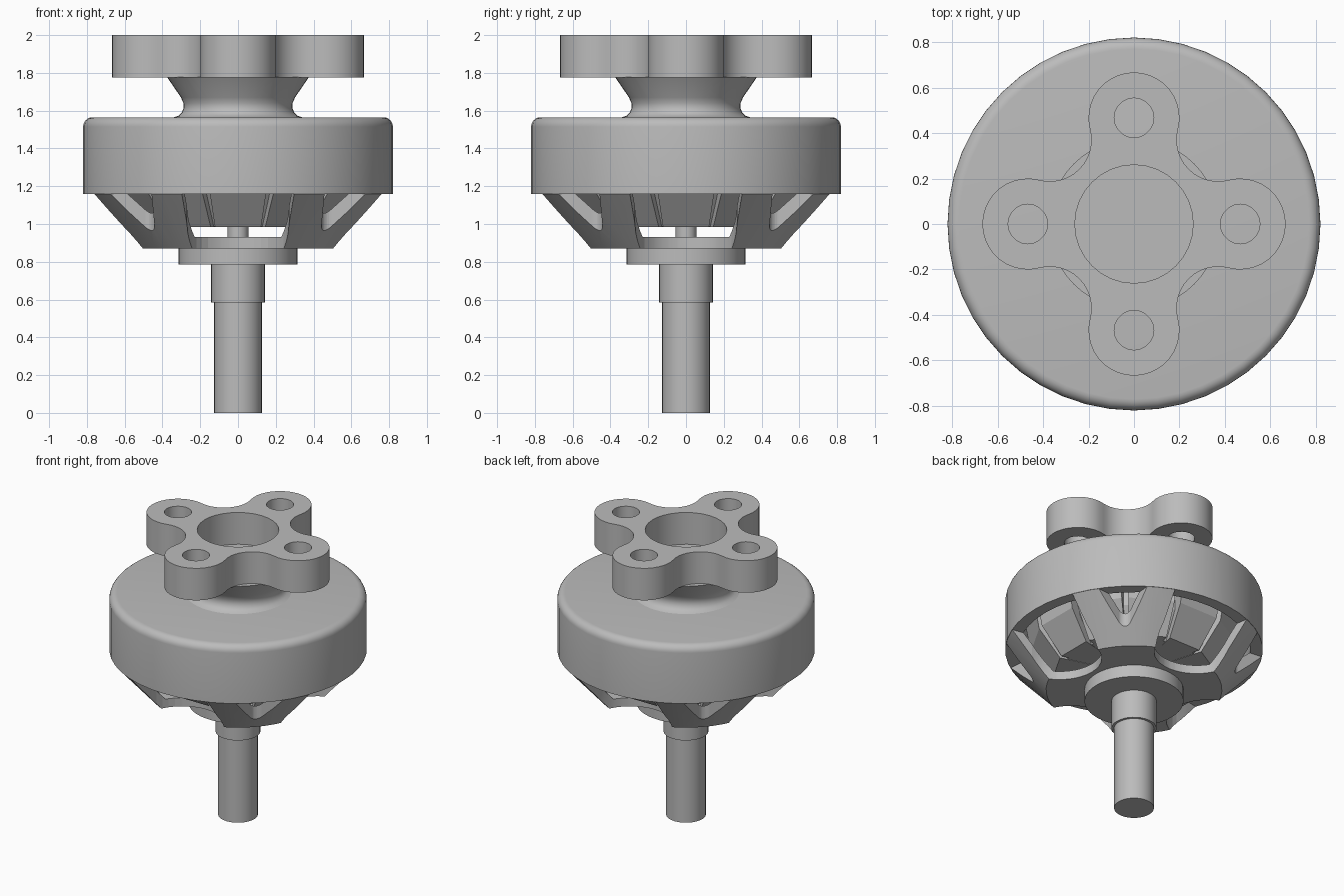
import bpy, bmesh, math
from math import sin, cos, pi, radians, hypot, atan2
from mathutils import Matrix, Vector

if "Cube" in bpy.data.objects:
    bpy.data.objects.remove(bpy.data.objects["Cube"])

metal = bpy.data.materials.new("grey_metal")
metal.use_nodes = True
colour = (0.5, 0.5, 0.5, 1)
metal.diffuse_color = colour
metal.node_tree.nodes["Principled BSDF"].inputs["Base Color"].default_value = colour


def select(obj):
    bpy.ops.object.select_all(action='DESELECT')
    obj.select_set(True)
    bpy.context.view_layer.objects.active = obj


def finish(obj, angle=30):
    obj.data.materials.clear()
    obj.data.materials.append(metal)
    select(obj)
    bpy.ops.object.shade_smooth_by_angle(angle=radians(angle))


def mesh_object(name, bm):
    bmesh.ops.remove_doubles(bm, verts=bm.verts, dist=0.0005)
    bmesh.ops.recalc_face_normals(bm, faces=bm.faces)
    mesh = bpy.data.meshes.new(name)
    bm.to_mesh(mesh)
    bm.free()
    obj = bpy.data.objects.new(name, mesh)
    bpy.context.collection.objects.link(obj)
    return obj


def lathe(name, profile, steps=48):
    """Spin (radius, height) points that start and end on the axis."""
    bm = bmesh.new()
    verts = [bm.verts.new((r, 0, z)) for r, z in profile]
    edges = [bm.edges.new(pair) for pair in zip(verts, verts[1:])]
    bmesh.ops.spin(bm, geom=verts + edges, cent=(0, 0, 0), axis=(0, 0, 1),
                   angle=2 * pi, steps=steps)
    obj = mesh_object(name, bm)
    finish(obj)
    return obj


def arc(cx, cy, r, start, end, n):
    return [(cx + r * cos(start + (end - start) * i / n),
             cy + r * sin(start + (end - start) * i / n)) for i in range(n + 1)]


def turned(points, angle):
    return [(x * cos(angle) - y * sin(angle), x * sin(angle) + y * cos(angle))
            for x, y in points]


def plate(name, outlines, bottom, top):
    """Extrude flat outlines; outlines inside others become holes."""
    curve = bpy.data.curves.new(name, 'CURVE')
    curve.dimensions = '2D'
    curve.fill_mode = 'BOTH'
    curve.extrude = (top - bottom) / 2
    for pts in outlines:
        spline = curve.splines.new('POLY')
        spline.points.add(len(pts) - 1)
        for p, (x, y) in zip(spline.points, pts):
            p.co = (x, y, 0, 1)
        spline.use_cyclic_u = True
    obj = bpy.data.objects.new(name, curve)
    bpy.context.collection.objects.link(obj)
    select(obj)
    bpy.ops.object.convert(target='MESH')
    obj = bpy.context.object
    bm = bmesh.new()
    bm.from_mesh(obj.data)
    bm.transform(Matrix.Translation((0, 0, (top + bottom) / 2)))
    bmesh.ops.remove_doubles(bm, verts=bm.verts, dist=0.0005)
    bmesh.ops.recalc_face_normals(bm, faces=bm.faces)
    bm.to_mesh(obj.data)
    bm.free()
    return obj


quarters = [i * pi / 2 for i in range(4)]

# Four-lobed mounting flange with bolt holes and a central bore
lobe, lobe_r, fillet = 0.467, 0.2, 0.37
fillet_r = hypot(fillet, fillet - lobe) - lobe_r
meet = atan2(fillet, fillet - lobe)
outline = []
for q in quarters:
    side = arc(lobe, 0, lobe_r, -meet, meet, 20)
    inner = arc(fillet, fillet, fillet_r, meet - pi, -pi / 2 - meet, 12)
    outline += turned(side + inner[1:-1], q)
bolt_holes = [turned(arc(lobe, 0, 0.087, 0, 2 * pi, 20)[:-1], q) for q in quarters]
bore = arc(0, 0, 0.26, 0, 2 * pi, 32)[:-1]
finish(plate("mounting_flange", [outline, bore] + bolt_holes, 1.775, 2.0))

# Flared neck under the flange
lathe("neck", [(0, 1.777), (0.375, 1.777), (0.302, 1.67), (0.289, 1.64),
               (0.288, 1.615), (0.297, 1.59), (0.315, 1.573), (0.345, 1.563), (0, 1.55)])

# Hollow bell with a rounded shoulder
shoulder = arc(0.77, 1.515, 0.05, pi / 2, 0, 6)
lathe("bell", [(0, 1.565)] + shoulder + [(0.82, 1.16), (0.74, 1.16), (0.74, 1.48), (0, 1.48)])

# Conical base, cut into four forked arms
base = lathe("forked_base", [(0, 0.87), (0.56, 0.87), (0.82, 1.162),
                             (0.74, 1.162), (0.53, 0.93), (0, 0.93)])
opening = arc(0.62, 0, 0.27, pi / 2, 3 * pi / 2, 20) + [(0.8, -0.305), (1, -0.33),
                                                     (1, 0.33), (0.8, 0.305)]
fork_slot = arc(0.695, 0, 0.05, radians(125), radians(235), 10) + [(0.82, -0.17), (1, -0.2),
                                                                (1, 0.2), (0.82, 0.17)]
cuts = [turned(opening, q) for q in quarters] + [turned(fork_slot, q + pi / 4) for q in quarters]
cutter = plate("arm_cutter", cuts, 0.7, 1.4)
cutter.hide_render = True
mod = base.modifiers.new("arms", 'BOOLEAN')
mod.object = cutter
mod.solver = 'EXACT'
select(base)
# Cut before smoothing so the new edges stay crisp
bpy.ops.object.modifier_move_to_index(modifier="arms", index=0)
bpy.ops.object.modifier_apply(modifier="arms")
bpy.data.objects.remove(cutter)
finish(base)

# Stator: a core with twelve tapered teeth
lathe("stator_core", [(0, 0.987), (0.46, 0.987), (0.58, 1.16), (0.58, 1.47), (0, 1.47)], 24)
bm = bmesh.new()
for i in range(12):
    turn = Matrix.Rotation(i * pi / 6, 4, 'Z')
    rings = []
    for r, w, z in ((0.5, 0.122, 0.985), (0.64, 0.15, 1.17), (0.68, 0.16, 1.4)):
        rings.append([bm.verts.new(turn @ Vector(c)) for c in
                      ((0.25, -0.06, z), (r, -w, z), (r, w, z), (0.25, 0.06, z))])
    bm.faces.new(rings[0])
    bm.faces.new(rings[-1])
    for low, high in zip(rings, rings[1:]):
        for k in range(4):
            n = (k + 1) % 4
            bm.faces.new((low[k], low[n], high[n], high[k]))
finish(mesh_object("stator_teeth", bm), 10)

# Inner axle, hub, collar and output shaft
lathe("inner_axle", [(0, 0.92), (0.055, 0.92), (0.055, 1.0), (0, 1.0)], 24)
lathe("hub", [(0, 0.785), (0.315, 0.785), (0.315, 0.872), (0, 0.872)])
lathe("collar", [(0, 0.585), (0.143, 0.585), (0.143, 0.79), (0, 0.79)], 32)
lathe("output_shaft", [(0, 0), (0.127, 0), (0.127, 0.59), (0, 0.59)], 32)
